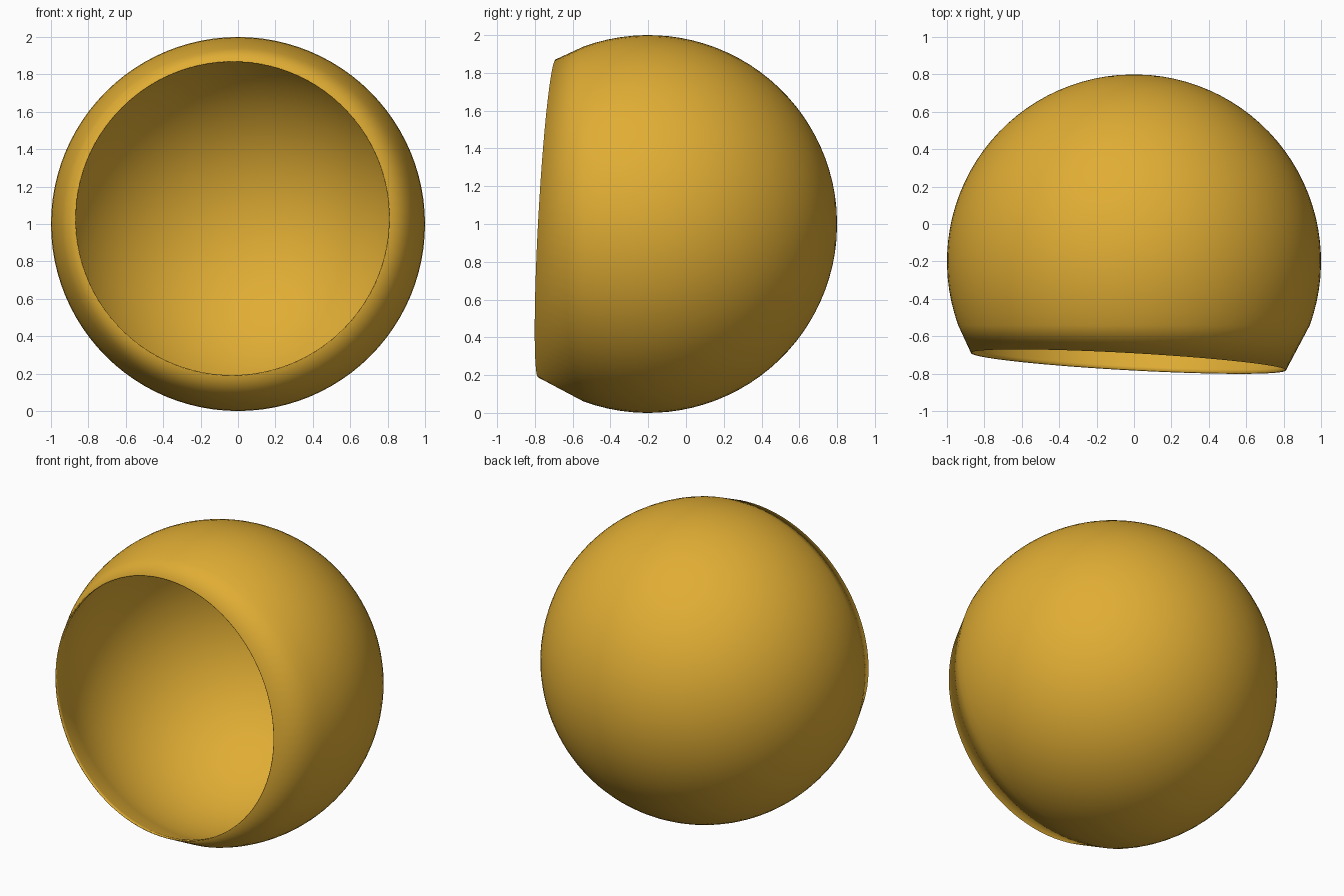
import bpy, bmesh, math
from mathutils import Vector, Quaternion

old = bpy.data.objects.get("Cube")
if old:
    bpy.data.objects.remove(old, do_unlink=True)

SEGMENTS = 96
CENTRE = Vector((0, -0.2, 1))
FRONT = Vector((0, -1, 0))
# The mouth of the bowl leans slightly up and to its right
LEAN = FRONT.rotation_difference(Vector((-0.055, -1, 0.055)))
LEVEL = Quaternion()

gold = bpy.data.materials.new("golden_yellow")
gold.use_nodes = True
colour = (0.75, 0.42, 0.035, 1)
gold.diffuse_color = colour
gold.node_tree.nodes["Principled BSDF"].inputs["Base Color"].default_value = colour

bm = bmesh.new()


def ring(radius, degrees, turn):
    """Circle on a sphere, at an angle measured from the front axis."""
    a = math.radians(degrees)
    verts = []
    for i in range(SEGMENTS):
        t = 2 * math.pi * i / SEGMENTS
        p = Vector((math.sin(a) * math.cos(t), -math.cos(a), math.sin(a) * math.sin(t)))
        verts.append(bm.verts.new(CENTRE + turn @ (p * radius)))
    return verts


def bridge(a, b):
    for i in range(SEGMENTS):
        j = (i + 1) % SEGMENTS
        bm.faces.new((a[i], a[j], b[j], b[i]))


def cap(loop, radius):
    pole = bm.verts.new(CENTRE - FRONT * radius)
    for i in range(SEGMENTS):
        bm.faces.new((loop[i], loop[(i + 1) % SEGMENTS], pole))


# Outer shell, thin leaning lip and inner shell, as one closed skin
angles = [70 + 3.75 * i for i in range(29)]
outer = [ring(1, a, LEVEL) for a in reversed(angles)]
lip = [ring(1, 57.5, LEAN), ring(0.994, 57.5, LEAN), ring(0.985, 58.5, LEAN)]
inner = [ring(0.97, a, LEVEL) for a in angles]
loops = outer + lip + inner
for first, second in zip(loops, loops[1:]):
    bridge(first, second)
cap(loops[0], 1)
cap(loops[-1], 0.97)
bmesh.ops.recalc_face_normals(bm, faces=bm.faces)
for face in bm.faces:
    face.smooth = True

mesh = bpy.data.meshes.new("hollow_sphere_shell")
bm.to_mesh(mesh)
bm.free()
mesh.materials.append(gold)
shell = bpy.data.objects.new("hollow_sphere_shell", mesh)
bpy.context.collection.objects.link(shell)
